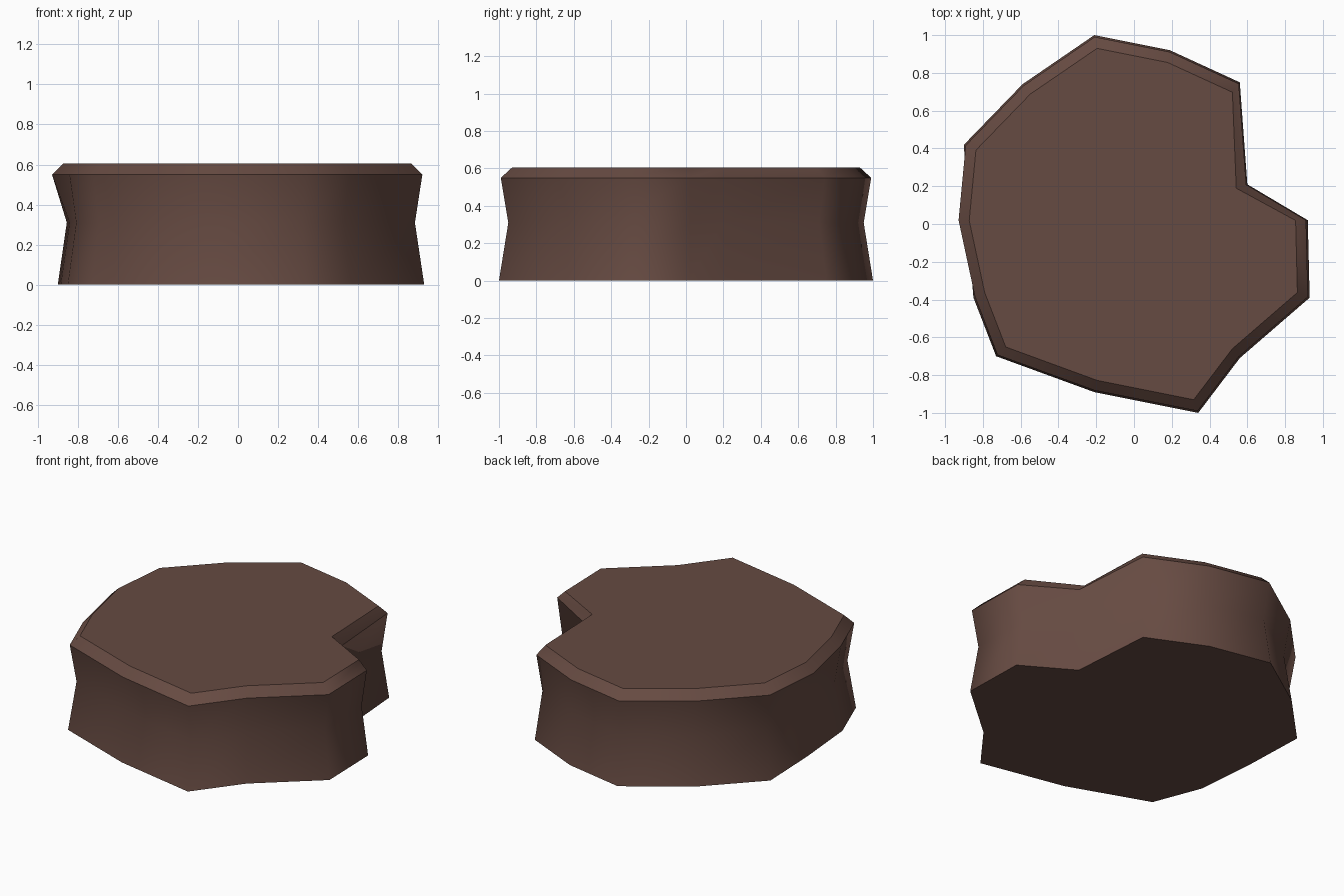
import bpy, bmesh

# Remove only the default object
cube = bpy.data.objects.get("Cube")
if cube:
    bpy.data.objects.remove(cube, do_unlink=True)

# One earthy brown for the whole slab
brown = bpy.data.materials.new("earth_brown")
colour = (0.133, 0.069, 0.054, 1)
brown.use_nodes = True
brown.diffuse_color = colour
brown.node_tree.nodes["Principled BSDF"].inputs["Base Color"].default_value = colour

# Footprint of the rock, anticlockwise from the right of the notch
NOTCH, LEFT = 3, 8
outline = [
    (0.34, -1.0), (0.56, -0.71), (0.93, -0.39), (0.60, 0.21),
    (0.56, 0.75), (0.19, 0.92), (-0.21, 1.0), (-0.59, 0.74),
    (-0.90, 0.42), (-0.885, 0.02), (-0.85, -0.39), (-0.73, -0.70),
    (-0.21, -0.89),
]
outline.insert(NOTCH, (0.92, 0.02))
NOTCH, LEFT = NOTCH + 1, LEFT + 2


def ring(bm, scale, z, notch=1.0, left=1.0):
    """Scaled copy of the footprint, with adjustable notch and left bulge."""
    verts = []
    for i, (x, y) in enumerate(outline):
        s = scale * (notch if i == NOTCH else 1)
        verts.append(bm.verts.new((x * s * (left if i == LEFT else 1), y * s, z)))
    return verts


def wall(bm, low, high):
    """Band of quads between two rings."""
    n = len(low)
    for i in range(n):
        j = (i + 1) % n
        bm.faces.new((low[i], low[j], high[j], high[i]))


# Waisted slab: base, pinched middle, rim and bevelled top
bm = bmesh.new()
base = ring(bm, 1.0, 0)
waist = ring(bm, 0.95, 0.31)
rim = ring(bm, 0.99, 0.55, left=1.06)
top = ring(bm, 0.93, 0.605, notch=0.97, left=1.06)
for low, high in ((base, waist), (waist, rim), (rim, top)):
    wall(bm, low, high)
bm.faces.new(top)
bm.faces.new(base[::-1])

# Soft sides, crisp base, rim and top edges
for face in bm.faces:
    face.smooth = True
for loop in (base, rim, top):
    members = set(loop)
    for edge in bm.edges:
        if members.issuperset(edge.verts):
            edge.smooth = False
bmesh.ops.recalc_face_normals(bm, faces=bm.faces)

mesh = bpy.data.meshes.new("rock_slab")
bm.to_mesh(mesh)
bm.free()
mesh.materials.append(brown)
slab = bpy.data.objects.new("rock_slab", mesh)
bpy.context.collection.objects.link(slab)
